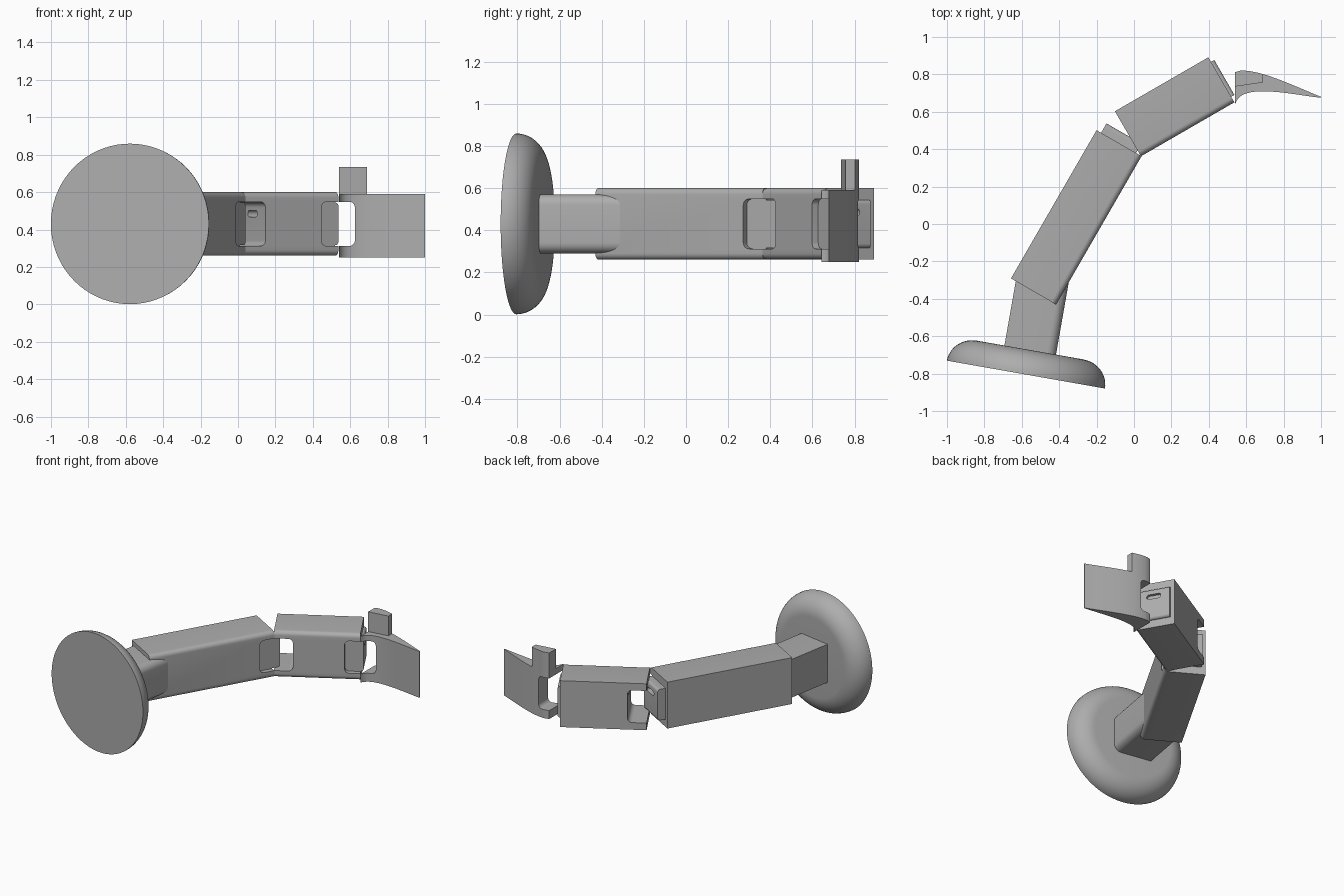
import bpy, bmesh, math
from mathutils import Vector
from mathutils.geometry import interpolate_bezier

cube = bpy.data.objects.get("Cube")
if cube:
    bpy.data.objects.remove(cube, do_unlink=True)

MID = 0.43      # height of the finger's centre line
WIDTH = 0.278   # width of the two long segments

grey = bpy.data.materials.new("plain grey")
grey.use_nodes = True
grey.diffuse_color = (0.42, 0.42, 0.42, 1)
grey.node_tree.nodes["Principled BSDF"].inputs["Base Color"].default_value = (0.42, 0.42, 0.42, 1)


def make(name, bm, origin, turn):
    bmesh.ops.recalc_face_normals(bm, faces=bm.faces)
    mesh = bpy.data.meshes.new(name)
    bm.to_mesh(mesh)
    bm.free()
    mesh.materials.append(grey)
    obj = bpy.data.objects.new(name, mesh)
    bpy.context.collection.objects.link(obj)
    obj.location = (origin[0], origin[1], MID)
    obj.rotation_euler.z = math.radians(turn)
    return obj


def prism(name, outline, axis, lo, hi, origin=(0, 0), turn=0):
    """Extrude a 2D outline along one local axis."""
    place = {"x": lambda u, v, t: (t, u, v),
             "y": lambda u, v, t: (u, t, v),
             "z": lambda u, v, t: (u, v, t)}[axis]
    bm = bmesh.new()
    base = bm.faces.new([bm.verts.new(place(u, v, lo)) for u, v in outline])
    ext = bmesh.ops.extrude_face_region(bm, geom=[base])
    moved = [g for g in ext["geom"] if isinstance(g, bmesh.types.BMVert)]
    bmesh.ops.translate(bm, verts=moved, vec=place(0, 0, hi - lo))
    return make(name, bm, origin, turn)


def rounded(u0, u1, half, r_lo, r_hi, steps=6):
    """Rectangle u0..u1 by +-half, with separate radii at its two ends."""
    pts = []
    for u, v, r, start in ((u1, half, r_hi, 0), (u0, half, r_lo, 90),
                           (u0, -half, r_lo, 180), (u1, -half, r_hi, 270)):
        if r == 0:
            pts.append((u, v))
            continue
        cu, cv = u - math.copysign(r, u - (u0 + u1) / 2), v - math.copysign(r, v)
        for i in range(steps + 1):
            a = math.radians(start + 90 * i / steps)
            pts.append((cu + r * math.cos(a), cv + r * math.sin(a)))
    return pts


def cut(target, cutter):
    mod = target.modifiers.new("cut", "BOOLEAN")
    mod.operation, mod.solver, mod.object = "DIFFERENCE", "EXACT", cutter
    bpy.context.view_layer.objects.active = target
    bpy.context.view_layer.update()
    bpy.ops.object.modifier_apply(modifier=mod.name)
    bpy.data.objects.remove(cutter, do_unlink=True)


def tendon_hole(target, y0, y1, origin, turn):
    pill = [(u - WIDTH / 2, v + 0.055) for u, v in rounded(-0.05, 0.05, 0.017, 0.016, 0.016)]
    cut(target, prism("hole_cutter", pill, "y", y0, y1, origin, turn))


def segment(name, origin, turn, length, reach, slotted):
    """Finger bone: soft palm edges, a palm-side recess and a hinge tongue."""
    pose = (origin, turn)
    body = prism(name, rounded(-WIDTH, 0, 0.17, 0, 0.03), "y", 0, length, *pose)
    if slotted:
        cut(body, prism("slot_cutter", rounded(-0.1, 0.127, 0.118, 0, 0.03), "x", -0.4, 0.1, *pose))
        tendon_hole(body, 0.08, 0.25, *pose)
    cut(body, prism("recess_cutter", rounded(length - 0.105, length + 0.1, 0.118, 0.03, 0),
                    "x", -0.035, 0.1, *pose))
    tongue = prism(name + "_tongue", rounded(length - 0.15, length + reach, 0.114, 0, 0.02),
                   "x", 0.028 - WIDTH, -0.034, *pose)
    tendon_hole(tongue, length - 0.05, length + 0.1, *pose)
    return [body, tongue]


parts = []

# Round base pad, turned about its own axis
base_at, base_turn = (-0.578, -0.805), -10
profile = [(0, 0), (0.429, 0)]
profile += [(0.289 + 0.14 * math.cos(a), 0.133 * math.sin(a))
            for a in (math.radians(90 * i / 12) for i in range(1, 13))]
profile.append((0, 0.133))
bm = bmesh.new()
verts = [bm.verts.new((r, y, 0)) for r, y in profile]
edges = [bm.edges.new(pair) for pair in zip(verts, verts[1:])]
bmesh.ops.spin(bm, geom=verts + edges, cent=(0, 0, 0), axis=(0, 1, 0),
               angle=math.tau, steps=72)
bmesh.ops.remove_doubles(bm, verts=bm.verts, dist=0.0001)
parts.append(make("base_pad", bm, base_at, base_turn))

# Neck running from the pad into the first segment
parts.append(prism("neck", rounded(-0.14, 0.14, 0.14, 0, 0.05), "y", 0.1, 0.54,
                   base_at, base_turn))

# Two jointed segments, each pivoting on its palm-side corner
parts += segment("long_segment", (-0.417, -0.43), -30, 0.915, 0.058, False)
parts += segment("short_segment", (0.037, 0.362), -60, 0.577, 0.02, True)

# Curved fingertip with a hinge slot
upper = interpolate_bezier(Vector((0.57, 0.82)), Vector((0.68, 0.825)),
                           Vector((0.85, 0.74)), Vector((1, 0.68)), 20)
lower = interpolate_bezier(Vector((1, 0.675)), Vector((0.85, 0.69)),
                           Vector((0.57, 0.76)), Vector((0.543, 0.643)), 24)
outline = [tuple(p) for p in upper + lower] + [(0.541, 0.645), (0.541, 0.812)]
tip = prism("fingertip", outline, "z", -0.18, 0.16)
cut(tip, prism("tip_slot_cutter", rounded(0.4, 0.625, 0.118, 0, 0.03), "y", 0.5, 1))
parts.append(tip)

# Small upright peg on the fingertip
back = [tuple(p) for p in upper if p.x < 0.69]
parts.append(prism("tip_peg", [(0.541, 0.812)] + back + [(0.69, 0.798), (0.69, 0.757), (0.541, 0.735)],
                   "z", 0.14, 0.305))

# Smooth the rounded surfaces, keep the edges crisp
bpy.ops.object.select_all(action="DESELECT")
for obj in parts:
    obj.select_set(True)
bpy.context.view_layer.objects.active = parts[0]
bpy.ops.object.shade_smooth_by_angle(angle=math.radians(30))
